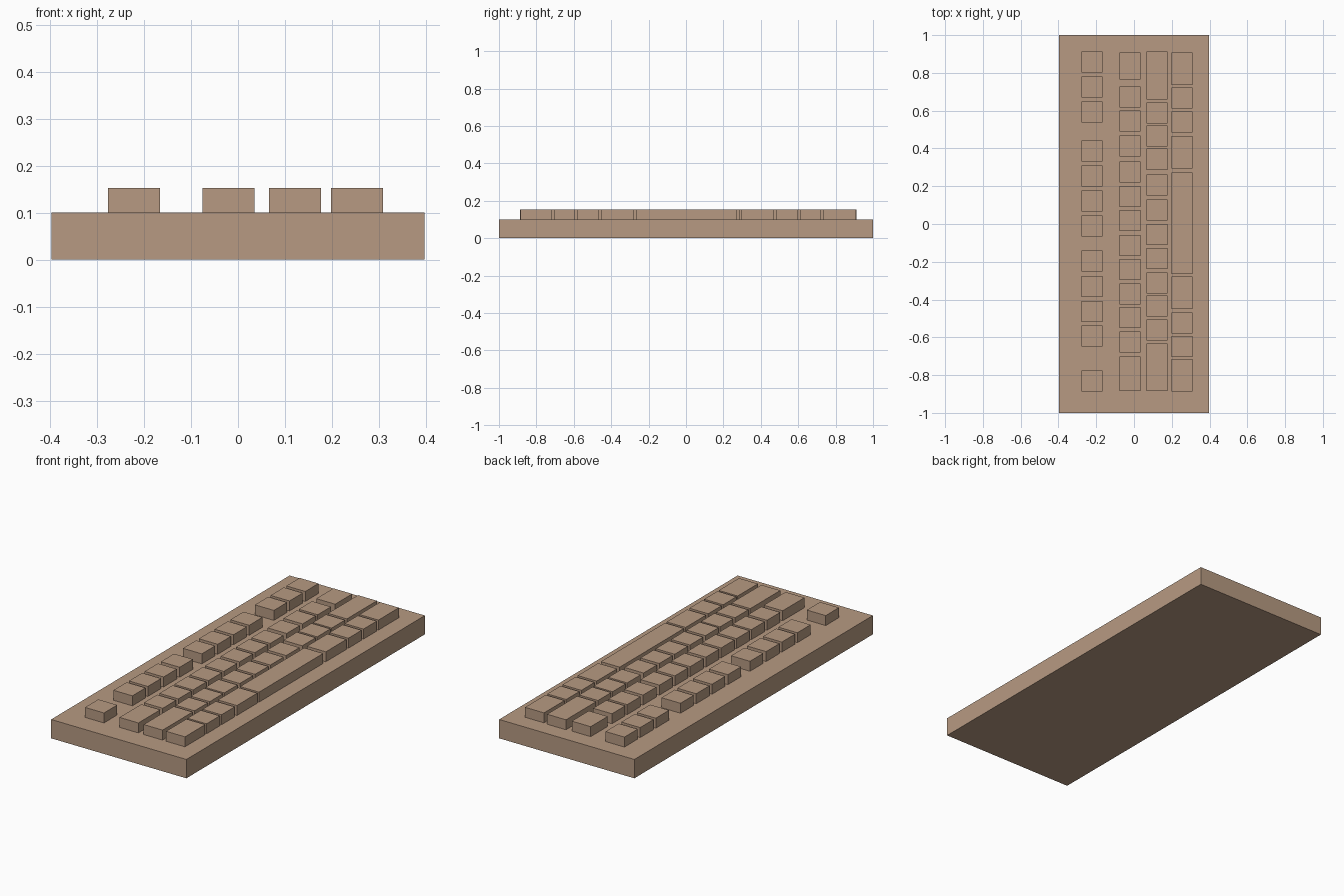
import bpy

tan = bpy.data.materials.new("tan")
tan.diffuse_color = (0.474, 0.323, 0.223, 1)

BASE_TOP, KEY_TOP, KEY = 0.1, 0.153, 0.111


def box(name, x0, x1, y0, y1, z0, z1):
    bpy.ops.mesh.primitive_cube_add(
        size=1, location=((x0 + x1) / 2, (y0 + y1) / 2, (z0 + z1) / 2))
    ob = bpy.context.object
    ob.name = name
    ob.scale = (x1 - x0, y1 - y0, z1 - z0)
    bpy.ops.object.transform_apply(location=False, rotation=False, scale=True)
    ob.data.materials.append(tan)


# keyboard case
box("keyboard_case", -0.397, 0.397, -1, 1, 0, BASE_TOP)

# key rows: left edge x, far edge of every key, and lengths of the wide keys
rows = {
    "function_key": (-0.277,
                     [0.912, 0.780, 0.649, 0.442, 0.310, 0.178, 0.045,
                      -0.141, -0.276, -0.408, -0.538, -0.776],
                     {}),
    "upper_letter_key": (-0.076,
                         [0.908, 0.729, 0.602, 0.469, 0.331, 0.202, 0.074,
                          -0.058, -0.186, -0.315, -0.440, -0.570, -0.702],
                         {0: 0.143, 12: 0.183}),
    "lower_letter_key": (0.066,
                         [0.912, 0.644, 0.522, 0.399, 0.262, 0.130, 0.001,
                          -0.127, -0.257, -0.379, -0.506, -0.633],
                         {0: 0.252, 3: 0.113, 11: 0.252}),
    "bottom_key": (0.198,
                   [0.908, 0.722, 0.595, 0.467, 0.273, -0.279, -0.469,
                    -0.594, -0.716],
                   {0: 0.172, 3: 0.172, 4: 0.538, 5: 0.172, 8: 0.170}),
}
for name, (x, ends, wide) in rows.items():
    for i, y in enumerate(ends):
        box(f"{name}_{i + 1}", x, x + KEY, y - wide.get(i, KEY), y,
            BASE_TOP, KEY_TOP)
